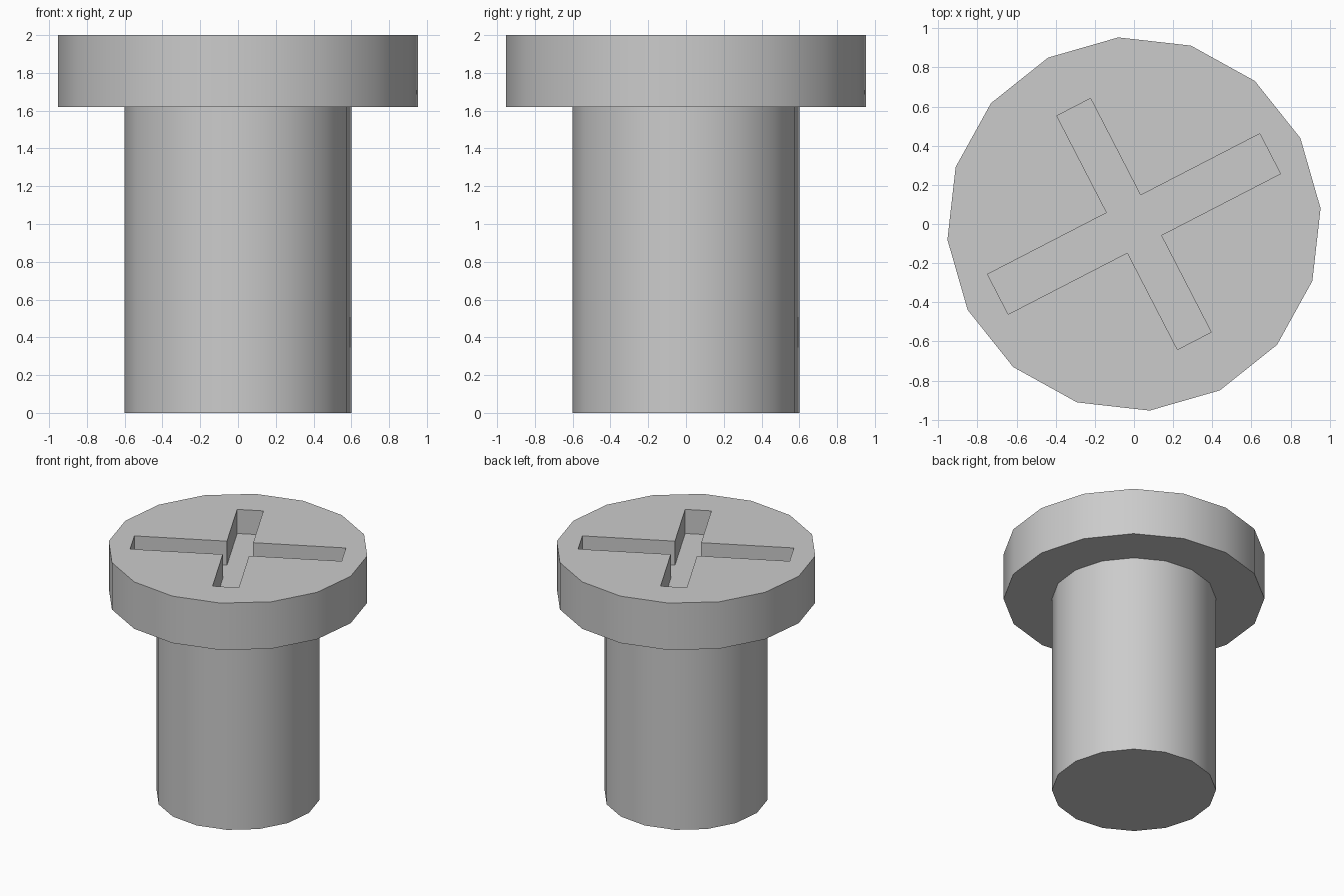
import bpy, bmesh
from math import radians
from mathutils import Matrix

if "Cube" in bpy.data.objects:
    bpy.data.objects.remove(bpy.data.objects["Cube"])

TURN = radians(4.8)
SIDES = 16
HEAD_BASE, TOP, SLOT_FLOOR = 1.62, 2.0, 1.805

metal = bpy.data.materials.new("grey metal")
metal.use_nodes = True
grey = (0.6, 0.6, 0.6, 1)
metal.diffuse_color = grey
metal.node_tree.nodes["Principled BSDF"].inputs["Base Color"].default_value = grey


def add_object(name, bm):
    bmesh.ops.recalc_face_normals(bm, faces=bm.faces)
    mesh = bpy.data.meshes.new(name)
    bm.to_mesh(mesh)
    bm.free()
    mesh.materials.append(metal)
    obj = bpy.data.objects.new(name, mesh)
    bpy.context.collection.objects.link(obj)
    return obj


def cylinder(name, radius, bottom, top):
    bm = bmesh.new()
    place = Matrix.Translation((0, 0, (bottom + top) / 2)) @ Matrix.Rotation(TURN, 4, "Z")
    bmesh.ops.create_cone(bm, cap_ends=True, segments=SIDES, radius1=radius,
                          radius2=radius, depth=top - bottom, matrix=place)
    return add_object(name, bm)


def select_only(obj):
    bpy.ops.object.select_all(action="DESELECT")
    obj.select_set(True)
    bpy.context.view_layer.objects.active = obj


# Round shaft and wide head
shaft = cylinder("shaft", 0.602, 0, HEAD_BASE)
head = cylinder("head", 0.957, HEAD_BASE, TOP)

# Cross-shaped cutter: long wide arms on one axis, short narrow arms on the other
long_x, wide, short_y, narrow = 0.783, 0.115, 0.672, 0.097
quarter = [(long_x, wide), (narrow, wide), (narrow, short_y)]
outline = []
for sx, sy in ((1, 1), (-1, 1), (-1, -1), (1, -1)):
    corner = [(sx * x, sy * y) for x, y in quarter]
    outline += corner if sx * sy > 0 else corner[::-1]
bm = bmesh.new()
floor = bm.faces.new([bm.verts.new((x, y, SLOT_FLOOR)) for x, y in outline])
raised = bmesh.ops.extrude_face_region(bm, geom=[floor])["geom"]
bmesh.ops.translate(bm, vec=(0, 0, 0.4),
                    verts=[v for v in raised if isinstance(v, bmesh.types.BMVert)])
bmesh.ops.rotate(bm, verts=bm.verts, cent=(0, 0, 0),
                 matrix=Matrix.Rotation(TURN + radians(22.5), 3, "Z"))
cutter = add_object("slot_cutter", bm)
cutter.hide_render = True

# Sink the cross slot into the head
cut = head.modifiers.new("cross_slot", "BOOLEAN")
cut.operation = "DIFFERENCE"
cut.solver = "EXACT"
cut.object = cutter
select_only(head)
bpy.ops.object.modifier_apply(modifier=cut.name)
bpy.data.objects.remove(cutter)

# Smooth round sides, sharp rims
for part in (shaft, head):
    select_only(part)
    bpy.ops.object.shade_smooth_by_angle(angle=radians(30))
